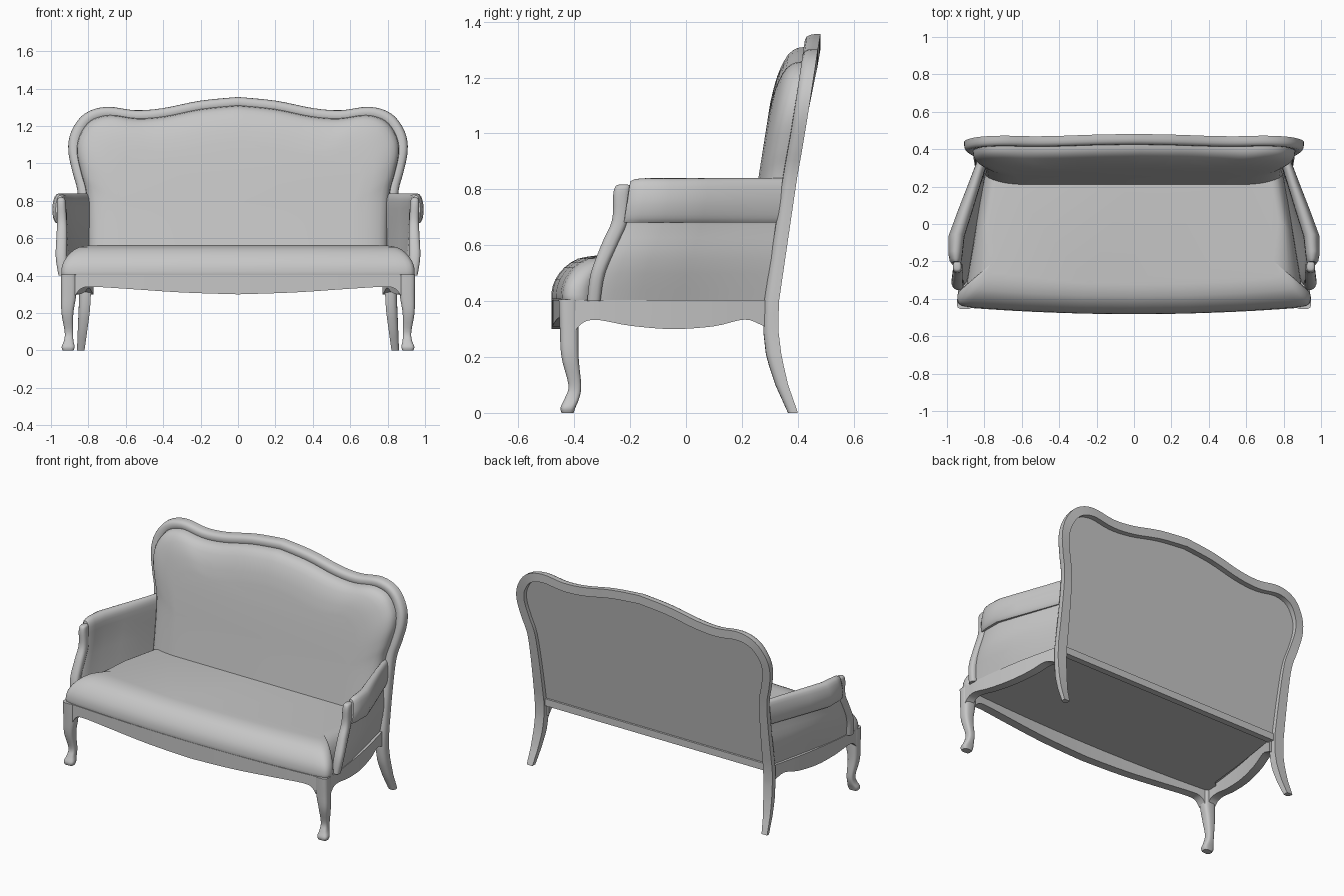
import bpy, bmesh, math
from mathutils import Vector

if "Cube" in bpy.data.objects:
    bpy.data.objects.remove(bpy.data.objects["Cube"])

grey = bpy.data.materials.new("soft grey")
grey.use_nodes = True
grey.diffuse_color = (0.57, 0.57, 0.57, 1)
grey.node_tree.nodes["Principled BSDF"].inputs["Base Color"].default_value = (0.57, 0.57, 0.57, 1)


def smooth(pts, n=4):
    """Catmull-Rom resampling of an open list of tuples."""
    out = []
    for i in range(len(pts) - 1):
        a, b = pts[max(i - 1, 0)], pts[i]
        c, d = pts[i + 1], pts[min(i + 2, len(pts) - 1)]
        for k in range(n):
            t = k / n
            out.append(tuple(
                q + t * ((r - p) + t * (2 * p - 5 * q + 4 * r - s + t * (3 * q - p - 3 * r + s))) / 2
                for p, q, r, s in zip(a, b, c, d)))
    return out + [tuple(pts[-1])]


def interp(table, v):
    """Linear lookup in (key, value) pairs with rising keys."""
    for (a, p), (b, q) in zip(table, table[1:]):
        if v <= b:
            return p + (q - p) * max(0, (v - a) / (b - a))
    return table[-1][1]


def both_sides(half):
    """Continue a half path that starts at x = 0 onto the other side."""
    return [(-p[0],) + tuple(p[1:]) for p in reversed(half[1:])] + list(half)


def loft(name, rings, mirror=False):
    """Skin closed rings of equal length and cap both ends."""
    bm = bmesh.new()
    rows = [[bm.verts.new(p) for p in ring] for ring in rings]
    n = len(rows[0])
    for a, b in zip(rows, rows[1:]):
        for i in range(n):
            j = (i + 1) % n
            bm.faces.new((a[i], a[j], b[j], b[i]))
    bm.faces.new(rows[0])
    bm.faces.new(rows[-1])
    bmesh.ops.recalc_face_normals(bm, faces=bm.faces)
    mesh = bpy.data.meshes.new(name)
    bm.to_mesh(mesh)
    bm.free()
    mesh.materials.append(grey)
    ob = bpy.data.objects.new(name, mesh)
    bpy.context.collection.objects.link(ob)
    bpy.ops.object.select_all(action="DESELECT")
    ob.select_set(True)
    bpy.context.view_layer.objects.active = ob
    bpy.ops.object.shade_smooth_by_angle(angle=math.radians(40))
    if mirror:
        ob.modifiers.new("Mirror", "MIRROR")


def stack(name, stations, power):
    """Mirrored upright limb from (x, y, z, rx, ry) stations; power < 1 squares it."""
    def bulge(v):
        return math.copysign(abs(v) ** power, v)
    angles = [math.tau * (k + 0.5) / 16 for k in range(16)]
    loft(name, [[(x + rx * bulge(math.cos(a)), y + ry * bulge(math.sin(a)), z) for a in angles]
                for x, y, z, rx, ry in smooth(stations)], True)


# Back frame, running down into the rear legs
REAR = [(0, 0.4), (0.1, 0.365), (0.2, 0.342), (0.3, 0.33), (0.4, 0.333), (0.86, 0.4), (1.355, 0.486)]
DEPTH = [(0, 0.035), (0.2, 0.055), (1, 0.05), (1.4, 0.058)]
WIDTH = [(0, 0.02), (0.2, 0.03), (0.4, 0.033), (0.8, 0.028), (1.4, 0.027)]
frame_half = smooth([(0, 1.328), (0.2, 1.308), (0.4, 1.268), (0.55, 1.257), (0.7, 1.275),
                     (0.805, 1.243), (0.866, 1.16), (0.88, 1.07), (0.858, 0.96), (0.83, 0.85),
                     (0.82, 0.65), (0.818, 0.4), (0.82, 0.25), (0.832, 0.1), (0.841, 0)])
path = both_sides(frame_half)
# Outer edge well rounded, inner edge full where the cushion meets it
section = [(-1, 0), (1, 0), (1, -0.4), (0.92, -0.65), (0.7, -0.86), (0.3, -0.98), (-0.2, -1),
           (-0.7, -0.97), (-1, -0.88)]
rings = []
for i, (x, z) in enumerate(path):
    p, q = path[max(i - 1, 0)], path[min(i + 1, len(path) - 1)]
    d = Vector((q[0] - p[0], q[1] - p[1])).normalized()
    if i in (0, len(path) - 1):
        d = Vector((0, 1 if i == 0 else -1))
    w, depth = interp(WIDTH, z), interp(DEPTH, z)
    rings.append([(x - d.y * w * u, interp(REAR, z) + v * depth, z + d.x * w * u)
                  for u, v in section])
loft("back_frame_and_rear_legs", rings)

# Padded back with its recessed rear panel
outline = both_sides([p for p in frame_half if p[1] > 0.395])
rings = []
for inset, ahead in smooth([(0, 0.028), (0, 0.04), (0.018, 0.048), (0.022, 0.075), (0.044, 0.105),
                            (0.095, 0.126), (0.15, 0.137), (0.22, 0.143)], 2):
    ring = []
    for x, z in outline:
        z2 = z - inset * (z - 0.4) / 0.93
        ring.append((x * (1 - inset / 0.85), 0.333 + 0.157 * (z2 - 0.4) - ahead, z2))
    rings.append(ring)
loft("back_cushion", rings)

# Seat cushion, wider in front of the arms, sinking a little toward the back
plan = both_sides([(0, -0.482), (0.3, -0.478), (0.6, -0.465)]
                  + smooth([(0.85, -0.448), (0.925, -0.435), (0.945, -0.4), (0.935, -0.36),
                            (0.895, -0.325)], 3)
                  + [(0.85, -0.05), (0.8, 0.285), (0, 0.285)])
rings = []
for z, inset in [(0.385, 0.04), (0.402, 0.04), (0.402, 0.002)] + smooth(
        [(0.41, 0), (0.44, 0.002), (0.477, 0.014), (0.52, 0.046), (0.552, 0.095), (0.563, 0.16)], 2):
    ring = []
    for x, y in plan:
        side_inset = inset if y < -0.3 else inset * 0.55
        y2 = y + inset * (0.285 - y) / 0.765
        sink = 0.05 * max(0, y2 + 0.3) * max(0, z - 0.402) / 0.16
        ring.append((x * (1 - side_inset / 0.94), y2, z - sink))
    rings.append(ring)
loft("seat_cushion", rings)


def rail(name, stations, thick, mirror=False):
    """Apron board from (x, y, bottom, top) stations, thickened by a vector."""
    tx, ty = thick
    loft(name, [[(x, y, lo), (x, y, hi), (x + tx, y + ty, hi), (x + tx, y + ty, lo)]
                for x, y, lo, hi in stations], mirror)


# Aprons around the seat
front = smooth([(0, 0.3), (0.3, 0.31), (0.6, 0.33), (0.78, 0.34), (0.84, 0.33), (0.872, 0.29)])
rail("front_apron", [(x, -0.482 + 0.035 * (x / 0.9) ** 2, z, 0.404) for x, z in both_sides(front)],
     (0, 0.055))
side = smooth([(0.943, -0.4, 0.29), (0.942, -0.365, 0.325), (0.94, -0.31, 0.332),
               (0.928, -0.2, 0.312), (0.907, -0.05, 0.3), (0.878, 0.1, 0.31),
               (0.852, 0.21, 0.334), (0.836, 0.275, 0.312), (0.828, 0.3, 0.3)])
rail("side_apron", [(x, y, z, 0.404) for x, y, z in side], (-0.055, 0), True)
rail("back_rail", [(-0.82, 0.28, 0.37, 0.415), (0.82, 0.28, 0.37, 0.415)], (0, 0.04))

# Curved front legs
stack("front_leg", [(0.905, -0.42, 0.405, 0.042, 0.036), (0.905, -0.418, 0.3, 0.041, 0.034),
                    (0.912, -0.415, 0.2, 0.032, 0.031), (0.904, -0.398, 0.1, 0.023, 0.023),
                    (0.905, -0.407, 0.055, 0.025, 0.026), (0.908, -0.422, 0.02, 0.035, 0.027),
                    (0.908, -0.424, 0, 0.029, 0.022)], 0.6)

# Arm fronts
stack("arm_post", [(0.936, -0.33, 0.4, 0.024, 0.024), (0.945, -0.315, 0.5, 0.03, 0.026),
                   (0.942, -0.27, 0.61, 0.029, 0.03), (0.941, -0.236, 0.69, 0.026, 0.029),
                   (0.945, -0.231, 0.78, 0.024, 0.03), (0.945, -0.226, 0.81, 0.02, 0.027),
                   (0.945, -0.224, 0.817, 0.01, 0.015)], 0.75)

# Upholstered arms with an outward roll, leaning in to the apron at the base
FRONT_Y = [(0.4, -0.325), (0.5, -0.305), (0.61, -0.258), (0.69, -0.22), (0.84, -0.2)]
CENTRE_X = [(-0.36, 0.94), (-0.2, 0.947), (-0.08, 0.945), (0.35, 0.8)]
BASE_X = [(-0.36, 0.935), (-0.2, 0.925), (0.35, 0.803)]
arm_section = smooth([(-0.05, 0.402), (-0.038, 0.55), (-0.034, 0.76), (-0.024, 0.82), (0.005, 0.84),
                      (0.036, 0.825), (0.052, 0.765), (0.046, 0.71), (0.03, 0.682),
                      (0.01, 0.686), (0.012, 0.655), (0.026, 0.55), (0.002, 0.402)], 3)
rings = []
for t, k in [(0, 0.65), (0.25, 0.78), (0.5, 0.92), (0.74, 1), (0.9, 0.9), (0.97, 0.75), (1, 0.55)]:
    ring = []
    for dx, z in arm_section:
        back_y = interp(REAR, z) - 0.035
        y = back_y + t * (interp(FRONT_Y, z) - back_y)
        drop = 0.3 * max(0, t - 0.96) if z > 0.76 else 0
        x = interp([(0.4, interp(BASE_X, y)), (0.68, interp(CENTRE_X, y))], z)
        ring.append((x + dx * k, y, z - drop))
    rings.append(ring)
loft("arm", rings, True)
